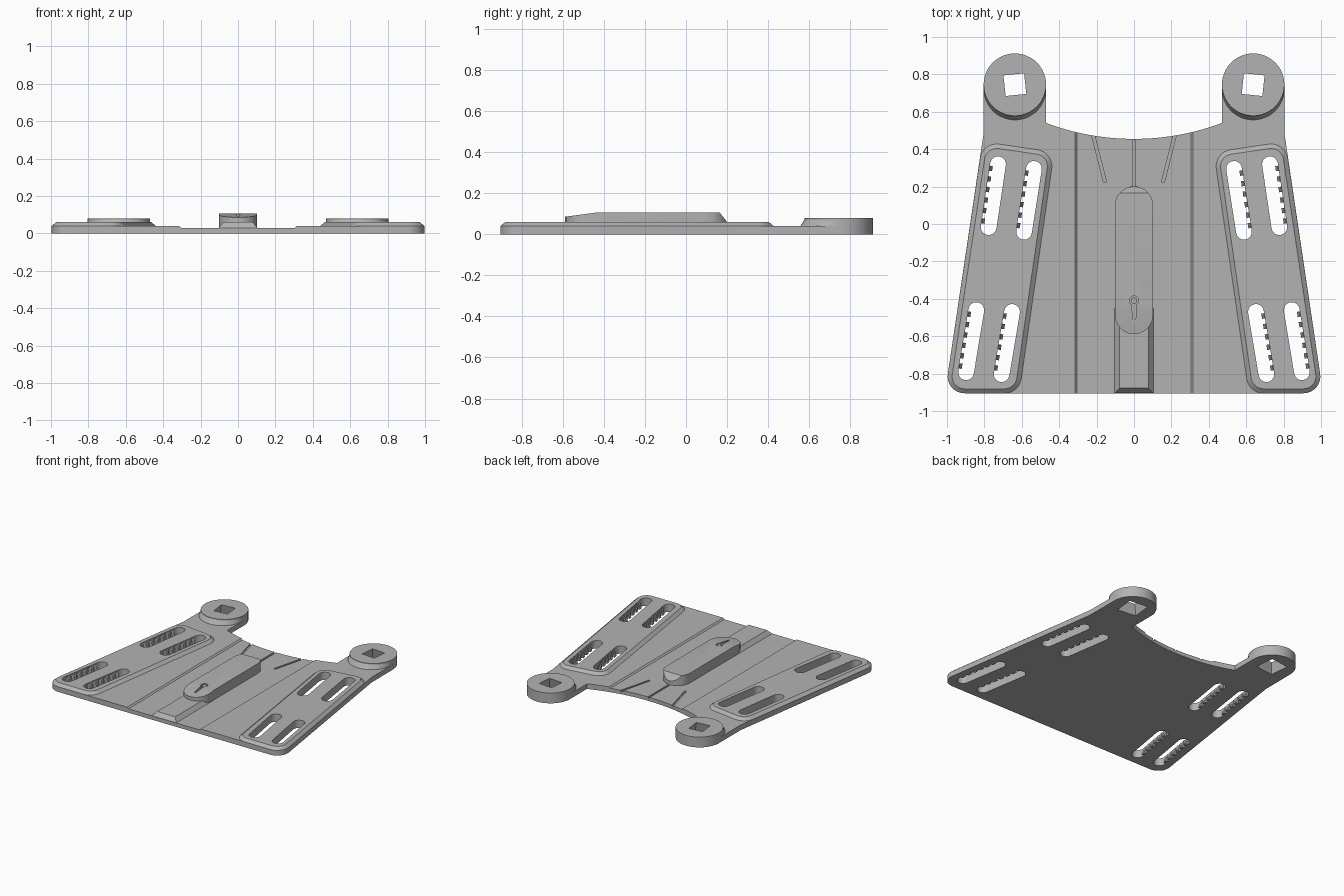
import bpy, bmesh, math
from mathutils import Vector

cube = bpy.data.objects.get("Cube")
if cube:
    bpy.data.objects.remove(cube, do_unlink=True)

grey = bpy.data.materials.new("plain grey")
grey.use_nodes = True
grey.diffuse_color = (0.45, 0.45, 0.45, 1)
grey.node_tree.nodes["Principled BSDF"].inputs["Base Color"].default_value = (0.45, 0.45, 0.45, 1)


def make(name, solids):
    """One object from solids, each a pair of matching point loops."""
    bm = bmesh.new()
    for low, high in solids:
        a = [bm.verts.new(p) for p in low]
        b = [bm.verts.new(p) for p in high]
        bm.faces.new(a[::-1])
        bm.faces.new(b)
        for i in range(len(a)):
            j = (i + 1) % len(a)
            bm.faces.new((a[i], a[j], b[j], b[i]))
    bmesh.ops.recalc_face_normals(bm, faces=bm.faces)
    mesh = bpy.data.meshes.new(name)
    bm.to_mesh(mesh)
    bm.free()
    mesh.materials.append(grey)
    obj = bpy.data.objects.new(name, mesh)
    bpy.context.collection.objects.link(obj)
    return obj


def level(points, z):
    return [(p[0], p[1], z) for p in points]


def prism(points, z0, z1):
    return level(points, z0), level(points, z1)


def boolean(obj, cutters, operation="DIFFERENCE"):
    bpy.context.view_layer.objects.active = obj
    for cutter in cutters:
        cutter.hide_render = True
        mod = obj.modifiers.new("cut", "BOOLEAN")
        mod.operation = operation
        mod.solver = "EXACT"
        mod.object = cutter
        bpy.ops.object.modifier_apply(modifier=mod.name)


def arc(cx, cy, r, a0, a1, n):
    return [(cx + r * math.cos(math.radians(a0 + (a1 - a0) * i / n)),
             cy + r * math.sin(math.radians(a0 + (a1 - a0) * i / n))) for i in range(n + 1)]


def rounded(corners, r, inset=0, n=8):
    """Counter-clockwise polygon with rounded corners, optionally inset."""
    pts = []
    for i, c in enumerate(corners):
        p, a, b = Vector(c), Vector(corners[i - 1]), Vector(corners[(i + 1) % len(corners)])
        d1, d2 = (a - p).normalized(), (b - p).normalized()
        centre = p + (d1 + d2).normalized() * r / math.sin(d1.angle(d2) / 2)
        start = math.degrees(math.atan2(d1.x, -d1.y))
        turn = 180 - math.degrees(d1.angle(d2))
        pts += arc(centre.x, centre.y, r - inset, start - 0, start + turn, n)
    return pts


def capsule(p0, p1, r):
    """Slot outline between two end centres."""
    a = math.degrees(math.atan2(p1[1] - p0[1], p1[0] - p0[0]))
    return arc(*p1, r, a - 90, a + 90, 10) + arc(*p0, r, a + 90, a + 270, 10)


def mirrored(points, s):
    return [(p[0] * s, *p[1:]) for p in points]


BOSS = (0.637, 0.745)
SLOTS = [((0.727, 0.32), (0.777, -0.017)), ((0.535, 0.295), (0.588, -0.042)),
         ((0.843, -0.46), (0.898, -0.793)), ((0.652, -0.47), (0.708, -0.803))]
SLOT_R = 0.042
PAD = [(0.614, -0.905), (1.011, -0.905), (0.809, 0.44), (0.427, 0.384)]

# Cutters: long slots and square holes
slot_cutter = make("slot_cutter", [prism(mirrored(capsule(a, b, SLOT_R), s), -0.05, 0.15)
                                   for s in (1, -1) for a, b in SLOTS])


def square(half, z):
    return level(arc(*BOSS, half * math.sqrt(2), 39, 309, 3), z)


hole_cutter = make("hole_cutter", [(mirrored(square(0.077, -0.005), s), mirrored(square(0.053, 0.09), s))
                                   for s in (1, -1)])

# Base plate with two arms and a concave rear edge
half = rounded(PAD, 0.09)[9:18]
half += [(0.805, 0.48)] + arc(*BOSS, 0.167, 0, 180, 24)
half += [(0.47, 0.54)] + arc(0, 1.797, 1.342, -70, -90, 14)[1:-1]
outline = half + [(0, 0.455)] + mirrored(half[::-1], -1)
plate = make("base_plate", [prism(outline, 0, 0.04)])

# Shallow centre channel and three short grooves at the rear
channel = [(-0.304, 0.03), (0.304, 0.03), (0.326, 0.05), (-0.326, 0.05)]
channel_cutter = make("channel_cutter", [([(x, -1, z) for x, z in channel],
                                          [(x, 0.7, z) for x, z in channel])])


def groove(x0, y0, x1, y1, w=0.008):
    line = [(x0 - w, y0), (x1 - w, y1), (x1 + w, y1), (x0 + w, y0)]
    return prism(line, 0.02, 0.06)


groove_cutter = make("groove_cutter", [groove(0, 0.19, 0, 0.6), groove(0.155, 0.225, 0.235, 0.54),
                                       groove(-0.155, 0.225, -0.235, 0.54)])
boolean(plate, [channel_cutter, groove_cutter, slot_cutter, hole_cutter])
parts = [plate]

for s, side in ((1, "left"), (-1, "right")):
    # Raised bevelled pad
    low, mid, top = rounded(PAD, 0.09), rounded(PAD, 0.09, 0.003), rounded(PAD, 0.09, 0.024)
    pad = make(side + "_pad", [(mirrored(level(low, 0.04), s), mirrored(level(top, 0.06), s))])
    boolean(pad, [slot_cutter])

    # Round boss, and the sloped skirt in front of it
    boss = make(side + "_boss", [prism(mirrored(arc(*BOSS, 0.167, 0, 352.5, 47), s), 0, 0.08)])
    skirt = make(side + "_boss_skirt", [(
        mirrored(level(arc(BOSS[0], 0.722, 0.167, 0, 352.5, 47), 0.038), s),
        mirrored(level(arc(BOSS[0], 0.743, 0.165, 0, 352.5, 47), 0.072), s))])
    boolean(boss, [hole_cutter])
    boolean(skirt, [hole_cutter])

    # Wedge teeth along the outer wall of each slot
    wedges = []
    for a, b in SLOTS:
        a, b = Vector(a), Vector(b)
        along = (b - a).normalized()
        out = Vector((-along.y, along.x))
        for i in range(6):
            centre = a.lerp(b, (i + 0.5) / 6)
            ends = []
            for shift in (-0.014, 0.014):
                q = centre + along * shift
                ends.append(mirrored([(*(q + out * d), z) for d, z in
                                      ((SLOT_R + 0.004, 0.002), (SLOT_R - 0.016, 0.002),
                                       (SLOT_R - 0.002, 0.05), (SLOT_R + 0.004, 0.05))], s))
            wedges.append(ends)
    teeth = make(side + "_slot_teeth", wedges)
    parts += [pad, boss, skirt, teeth]

# Centre latch: rounded bar trimmed by its side profile
latch = make("centre_latch", [prism(capsule((0, 0.1), (0, -0.487), 0.102), 0.025, 0.2)])
profile = [(-0.7, 0.0), (0.3, 0.0), (0.3, 0.02), (0.2, 0.06), (0.165, 0.106), (-0.44, 0.106), (-0.7, 0.071)]
latch_profile = make("latch_profile", [([(-0.2, y, z) for y, z in profile],
                                        [(0.2, y, z) for y, z in profile])])
boolean(latch, [latch_profile], "INTERSECT")
dents = [make("dent_cutter", [prism(arc(0, -0.41, 0.025, 0, 345, 23), 0.088, 0.15)]),
         make("dent_slot_cutter", [prism([(-0.014, -0.41), (-0.004, -0.53), (0.008, -0.53), (0.014, -0.41)],
                                         0.088, 0.15)])]
boolean(latch, dents)
pin = make("latch_pin", [prism(arc(0, -0.41, 0.017, 0, 345, 23), 0.08, 0.104)])

# Bevelled ridge leading to the front edge
ridge = make("front_ridge", [(
    level([(-0.105, -0.905), (0.105, -0.905), (0.105, -0.45), (-0.105, -0.45)], 0.028),
    level([(-0.078, -0.878), (0.078, -0.878), (0.078, -0.45), (-0.078, -0.45)], 0.06))])
parts += [latch, pin, ridge]

for cutter in [slot_cutter, hole_cutter, channel_cutter, groove_cutter, latch_profile] + dents:
    bpy.data.objects.remove(cutter, do_unlink=True)

bpy.ops.object.select_all(action="DESELECT")
for part in parts:
    part.select_set(True)
bpy.context.view_layer.objects.active = plate
bpy.ops.object.shade_smooth_by_angle(angle=math.radians(25))
